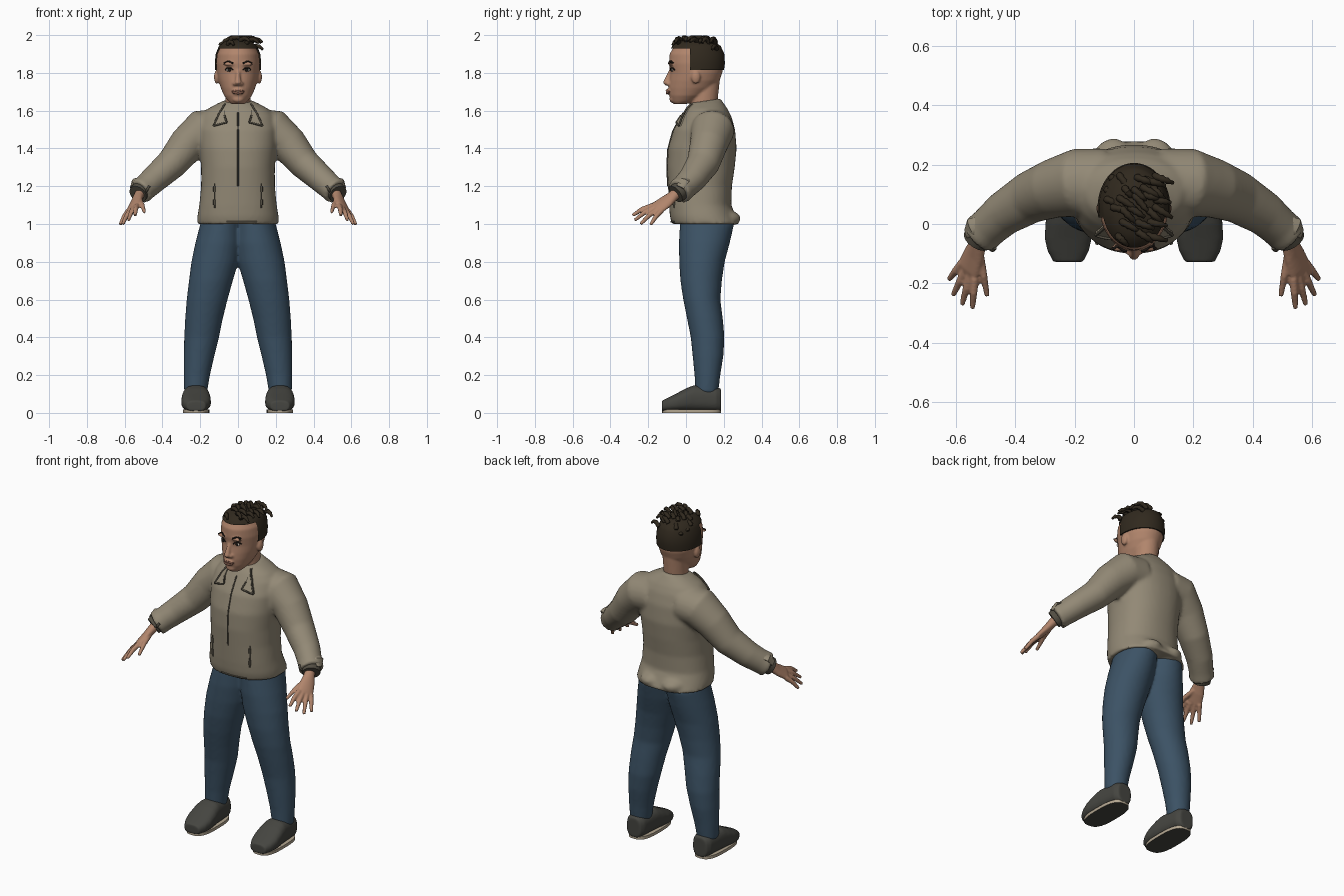
import bpy, bmesh, math, random
from mathutils import Vector, Matrix
from mathutils.bvhtree import BVHTree

random.seed(4)
X, Y, Z = Vector((1, 0, 0)), Vector((0, 1, 0)), Vector((0, 0, 1))
cube = bpy.data.objects.get("Cube")
if cube:
    bpy.data.objects.remove(cube)


def material(name, *rgb):
    m = bpy.data.materials.new(name)
    m.use_nodes = True
    m.diffuse_color = (*rgb, 1)
    bsdf = next(n for n in m.node_tree.nodes if n.type == 'BSDF_PRINCIPLED')
    bsdf.inputs["Base Color"].default_value = (*rgb, 1)
    return m


JACKET = material("taupe_cloth", .29, .25, .18)
TRIM = material("dark_taupe_trim", .085, .075, .055)
DENIM = material("blue_denim", .045, .085, .13)
SHOE = material("charcoal_shoe", .06, .06, .052)
SOLE = material("cream_sole", .45, .38, .28)
SKIN = material("warm_skin", .44, .235, .15)
LIP = material("brown_lip", .30, .14, .095)
HAIR = material("dark_brown_hair", .03, .022, .013)
EYE = material("eye_white", .55, .5, .45)
BLACK = material("eye_black", .012, .009, .007)


def tube(bm, secs, ref=Y, t=None, n=28, e=1.0):
    """Closed loft through sections (x, y, z, side radius, ref radius)."""
    cs = [Vector(s[:3]) for s in secs]
    rings = []
    for i, s in enumerate(secs):
        d = t or (cs[min(i + 1, len(cs) - 1)] - cs[max(i - 1, 0)]).normalized()
        u = d.cross(ref).normalized()
        v = u.cross(d)
        ring = []
        for k in range(n):
            a = math.tau * k / n
            c, w = math.cos(a), math.sin(a)
            p = u * s[3] * math.copysign(abs(c) ** e, c) + v * s[4] * math.copysign(abs(w) ** e, w)
            ring.append(bm.verts.new(cs[i] + p))
        rings.append(ring)
    for a, b in zip(rings, rings[1:]):
        for k in range(n):
            bm.faces.new((a[k], a[(k + 1) % n], b[(k + 1) % n], b[k]))
    bm.faces.new(rings[0][::-1])
    bm.faces.new(rings[-1])


def blob(bm, c, r):
    m = Matrix.Translation(c) @ Matrix.Diagonal((*r, 1))
    bmesh.ops.create_uvsphere(bm, u_segments=20, v_segments=12, radius=1, matrix=m)


def slab(z, x0, x1, y0, y1):
    return ((x0 + x1) / 2, (y0 + y1) / 2, z, (x1 - x0) / 2, (y1 - y0) / 2)


def make(name, bm, *mats, voxel=0, smooth=0):
    """Turn a bmesh into an object, optionally fused into one smooth skin."""
    bmesh.ops.recalc_face_normals(bm, faces=bm.faces[:])
    me = bpy.data.meshes.new(name)
    bm.to_mesh(me)
    bm.free()
    for m in mats:
        me.materials.append(m)
    for p in me.polygons:
        p.use_smooth = True
    me.set_sharp_from_angle(angle=math.radians(50))
    ob = bpy.data.objects.new(name, me)
    bpy.context.scene.collection.objects.link(ob)
    if voxel:
        r = ob.modifiers.new("fuse", 'REMESH')
        r.mode, r.voxel_size, r.use_smooth_shade = 'VOXEL', voxel, True
        s = ob.modifiers.new("soften", 'SMOOTH')
        s.factor, s.iterations = .5, smooth
    return ob


def caster(ob, direction):
    """Return a function that finds the surface point under a ray."""
    bpy.context.view_layer.update()
    tree = BVHTree.FromObject(ob, bpy.context.evaluated_depsgraph_get())

    def hit(p):
        start = Vector(p) - direction * 4
        return tree.ray_cast(start, direction)[0] or Vector(p)
    return hit


def mirrored(pts, s):
    return [(s * p[0], *p[1:]) for p in pts]


# Jacket: torso, collar band and sleeves fused together
arm = [(.1, .14, 1.5, .11, .115), (.19, .14, 1.495, .112, .115), (.27, .12, 1.42, .098, .1),
       (.35, .09, 1.32, .083, .088), (.44, .035, 1.24, .073, .075), (.49, -.01, 1.195, .068, .068),
       (.52, -.038, 1.17, .07, .07)]
bm = bmesh.new()
torso = [(1.0, .217, -.075, .285), (1.04, .215, -.085, .265), (1.1, .205, -.09, .24), (1.2, .195, -.095, .243),
         (1.3, .195, -.1, .258), (1.4, .205, -.095, .268), (1.5, .21, -.066, .26), (1.57, .195, -.025, .24),
         (1.61, .16, .0, .22), (1.645, .095, .03, .195)]
tube(bm, [slab(z, -w, w, a, b) for z, w, a, b in torso], t=Z, n=48, e=.9)
tube(bm, [(0, .1, 1.6, .09, .1), (0, .103, 1.652, .08, .083)], t=Vector((0, -.15, 1)).normalized())
for s in (1, -1):
    tube(bm, mirrored(arm, s))
    blob(bm, (s * .07, .2, 1.03), (.075, .09, .045))
jacket = make("jacket", bm, JACKET, voxel=.011, smooth=4)
on_jacket = caster(jacket, Y)


# Seams, zip and pockets laid on the jacket
def seam(bm, pts, r=.004, hit=on_jacket, lift=.001):
    for (x0, z0), (x1, z1) in zip(pts, pts[1:]):
        row = []
        for k in range(9):
            f = k / 8
            p = hit((x0 + (x1 - x0) * f, 0, z0 + (z1 - z0) * f))
            row.append((p.x, p.y - lift, p.z, r, r))
        tube(bm, row, n=8)


bm = bmesh.new()
seam(bm, [(0, 1.59), (0, 1.2)])
seam(bm, [(-.06, 1.012), (.1, 1.012)], .005)
flap = [(.07, 1.635), (.1, 1.585), (.13, 1.52), (.06, 1.538), (.072, 1.575)]
for s in (1, -1):
    seam(bm, mirrored([(.125, 1.215), (.123, 1.085)], s), .003)
    for top in (1.2, 1.13):
        seam(bm, mirrored([(.125, top), (.124, top - .03)], s), .007)
    seam(bm, mirrored(flap, s), .005, lift=.012)
make("zip_and_pocket_trim", bm, TRIM)

bm = bmesh.new()
for s in (1, -1):
    front = [on_jacket((s * x, 0, z)) - Y * .014 for x, z in flap]
    a = [bm.verts.new(p) for p in front]
    b = [bm.verts.new(p + Y * .02) for p in front]
    bm.faces.new(a)
    bm.faces.new(b[::-1])
    for k in range(len(a)):
        j = (k + 1) % len(a)
        bm.faces.new((a[k], a[j], b[j], b[k]))
make("collar_flaps", bm, JACKET)

# Cuff straps and tabs at the sleeve ends
bm, tabs = bmesh.new(), bmesh.new()
for s in (1, -1):
    tube(bm, mirrored([(.516, -.034, 1.174, .052, .052), (.53, -.055, 1.158, .05, .05)], s))
    seam(bm, mirrored([(.47, 1.2), (.5, 1.15)], s), .007)
    tube(tabs, mirrored([(.5, .01, 1.24, .012, .022), (.55, -.01, 1.23, .01, .03), (.565, -.03, 1.195, .006, .02)], s), n=12)
make("cuff_straps", bm, TRIM)
make("cuff_tabs", tabs, JACKET)

# Trousers
leg = [(.1, .165, .285, .05, .17), (.2, .148, .288, .045, .182), (.3, .125, .288, .035, .198),
       (.4, .1, .285, .025, .204), (.5, .08, .28, .005, .195), (.6, .055, .272, -.015, .182),
       (.7, .027, .26, -.03, .19), (.8, -.003, .247, -.036, .205), (.9, -.02, .226, -.038, .232),
       (1.0, -.02, .2, -.032, .255), (1.08, -.02, .17, -.02, .21)]
bm = bmesh.new()
for s in (1, -1):
    tube(bm, mirrored([slab(*r) for r in leg], s), t=Z)
make("trousers", bm, DENIM, voxel=.011, smooth=4)

# Shoes and soles
shoe = [(.186, .12, .045), (.16, .128, .06), (.1, .135, .066), (.04, .138, .072), (0, .122, .077),
        (-.05, .095, .079), (-.09, .075, .07), (-.128, .056, .05)]
bm, sole = bmesh.new(), bmesh.new()
for s in (1, -1):
    tube(bm, [(s * .222, y, .008 + h / 2, w, h / 2) for y, h, w in shoe], ref=Z, t=Y, e=.75)
    tube(sole, [(s * .222, .029, z, .07, .155) for z in (0, .018)], t=Z, e=.7)
make("shoes", bm, SHOE, voxel=.007, smooth=3)
bmesh.ops.recalc_face_normals(sole, faces=sole.faces[:])
for f in sole.faces:
    f.material_index = int(f.normal.z < -.5)
make("soles", sole, SOLE, SHOE)

# Hands: flattened palm with four fingers and a thumb
spread = Vector((.08, .1, -.05)).normalized()
knuckle = Vector((.558, -.155, 1.083))
tips = [(.545, -.283, 1.045), (.58, -.272, 1.02), (.61, -.24, 1.0), (.624, -.187, .997)]
bm = bmesh.new()


def flip(c, s):
    return Vector((s * c[0], c[1], c[2]))


for s in (1, -1):
    side = flip(spread, s)
    palm = [(.5, -.02, 1.19, .03, .032), (.525, -.065, 1.15, .026, .03), (.54, -.105, 1.118, .022, .042),
            (.558, -.15, 1.087, .017, .047), (.562, -.162, 1.078, .013, .043)]
    tube(bm, mirrored(palm, s), ref=side)
    digits = [(knuckle + spread * (k * .024 - .036), Vector(tip)) for k, tip in enumerate(tips)]
    digits.append((Vector((.52, -.105, 1.125)), Vector((.495, -.243, 1.062))))
    for root, tip in digits:
        mid = (root + tip) / 2 + Z * .008
        path = [(*root, .015, .014), (*mid, .013, .013), (*tip, .009, .009)]
        tube(bm, mirrored(path, s), ref=side, n=12)
make("hands", bm, SKIN, voxel=.0055, smooth=2)

# Head, neck, ears and nose
skull = [(1.635, .035, -.066, .0), (1.65, .052, -.078, .05), (1.68, .074, -.088, .1), (1.72, .091, -.092, .15),
         (1.76, .104, -.089, .178), (1.8, .112, -.084, .192), (1.85, .116, -.09, .199), (1.9, .111, -.087, .196),
         (1.935, .094, -.066, .177), (1.96, .062, -.03, .14), (1.972, .025, .02, .09)]
bm = bmesh.new()
tube(bm, [slab(z, -w, w, a, b) for z, w, a, b in skull], t=Z, n=40)
tube(bm, [slab(1.56, -.075, .075, .025, .18), slab(1.65, -.066, .066, .022, .167),
          slab(1.77, -.068, .068, .03, .18)], t=Z)
tube(bm, [(0, -.08, 1.815, .01, .01), (0, -.094, 1.78, .012, .014), (0, -.106, 1.747, .018, .017),
          (0, -.095, 1.733, .014, .012)], t=Z, n=16)
blob(bm, (0, -.088, 1.702), (.03, .018, .016))
blob(bm, (0, -.07, 1.66), (.03, .018, .018))
for s in (1, -1):
    blob(bm, (s * .017, -.092, 1.743), (.013, .013, .011))
    blob(bm, (s * .045, -.08, 1.847), (.035, .014, .01))
    blob(bm, (s * .113, .052, 1.778), (.014, .024, .036))
head = make("head", bm, SKIN, voxel=.006, smooth=4)
on_face = caster(head, Y)

# Eyes, lids, brows and lips
whites, dark, lips = bmesh.new(), bmesh.new(), bmesh.new()
for s in (1, -1):
    c = on_face((s * .046, 0, 1.815))
    blob(whites, c, (.017, .005, .009))
    blob(dark, c - Y * .003, (.009, .004, .009))
    seam(dark, mirrored([(.026, 1.815), (.038, 1.826), (.056, 1.826), (.067, 1.815)], s), .0035, on_face)
    seam(dark, mirrored([(.025, 1.85), (.05, 1.862), (.074, 1.85)], s), .0045, on_face)
seam(lips, [(-.03, 1.7), (-.01, 1.708), (.01, 1.708), (.03, 1.7)], .005, on_face, 0)
seam(lips, [(-.026, 1.696), (0, 1.692), (.026, 1.696)], .006, on_face, 0)
make("eyeballs", whites, EYE)
make("pupils_lids_and_brows", dark, BLACK)
make("lips", lips, LIP)

# Cropped hair cap with a squared hairline
bm = bmesh.new()
g = .007
rows = [slab(1.815, -.114 - g, .114 + g, -.085 - g, .194 + g)]
rows += [slab(z + g * (z > 1.9), -w - g, w + g, a - g, b + g) for z, w, a, b in skull if z > 1.82]
tube(bm, rows, t=Z, n=56)
for co, no in (((0, .022, 0), Y), ((0, 0, 1.928), Z)):
    bmesh.ops.bisect_plane(bm, geom=bm.verts[:] + bm.edges[:] + bm.faces[:], plane_co=co, plane_no=no)
gone = [f for f in bm.faces if f.calc_center_median().y < .022 and f.calc_center_median().z < 1.928]
bmesh.ops.delete(bm, geom=gone, context='FACES')
cap = make("hair_cap", bm, HAIR)
on_scalp = caster(cap, -Z)

# Short knotted locks swept to the left
bm = bmesh.new()
for j, y in enumerate((-.03, .015, .055, .09, .125, .16)):
    for x in ((-.05, .0, .05) if j < 2 else (-.085, -.045, -.005, .035, .07)):
        root = on_scalp((x + random.uniform(-.012, .012), y + random.uniform(-.01, .01), 1.9))
        way = Vector((random.uniform(.45, 1), random.uniform(-.75, -.1), 0)).normalized()
        size = random.uniform(.045, .075)
        rise = random.uniform(.012, .03)
        lock = []
        for k in range(8):
            f = k / 7
            p = root + way * size * f + Z * (rise * math.sin(f * 2.6) - .012 * f * f)
            r = (.0135 if k % 2 else .0105) * (1 - .5 * f ** 3)
            lock.append((min(p.x, .15), p.y, min(p.z, 1.998 - r), r, r))
        tube(bm, lock, n=8)
make("hair_locks", bm, HAIR)
